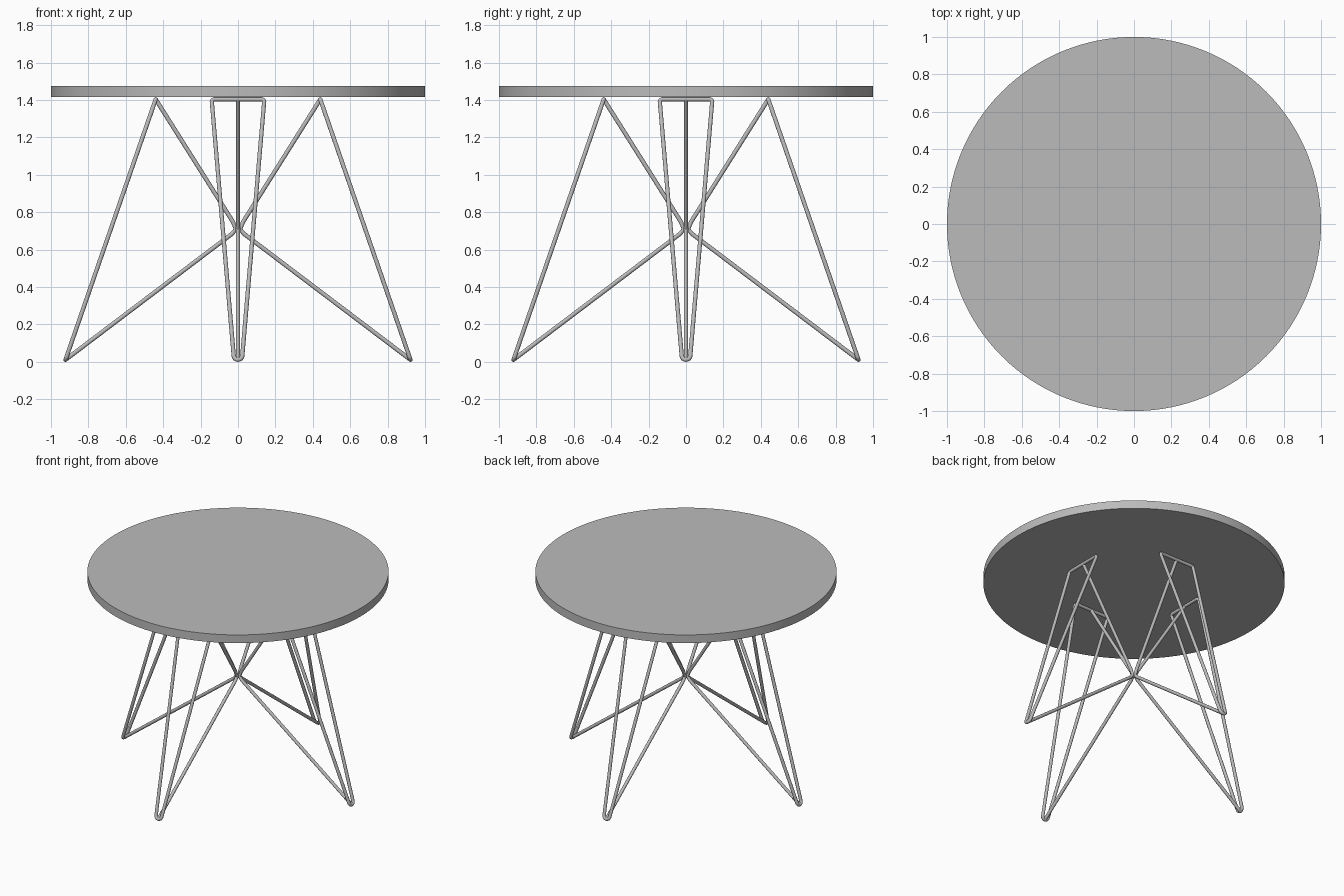
import bpy
import math
from mathutils import Vector

cube = bpy.data.objects.get("Cube")
if cube:
    bpy.data.objects.remove(cube, do_unlink=True)

GREY = (0.5, 0.5, 0.5, 1.0)
ROD = 0.0115            # rod radius
TOP_Z, BOTTOM_Z = 1.475, 1.415

grey = bpy.data.materials.new("plain grey")
grey.use_nodes = True
grey.diffuse_color = GREY
grey.node_tree.nodes["Principled BSDF"].inputs["Base Color"].default_value = GREY


def smooth(obj):
    bpy.ops.object.select_all(action='DESELECT')
    obj.select_set(True)
    bpy.context.view_layer.objects.active = obj
    bpy.ops.object.shade_smooth_by_angle(angle=math.radians(40))


def rod(name, points, closed=False):
    """Round rod bent along a list of points, as a mesh object."""
    curve = bpy.data.curves.new(name, 'CURVE')
    curve.dimensions = '3D'
    curve.bevel_depth = ROD
    curve.bevel_resolution = 4
    curve.use_fill_caps = True
    spline = curve.splines.new('POLY')
    spline.points.add(len(points) - 1)
    for p, co in zip(spline.points, points):
        p.co = (*co, 1.0)
    spline.use_cyclic_u = closed
    obj = bpy.data.objects.new(name, curve)
    bpy.context.collection.objects.link(obj)
    bpy.ops.object.select_all(action='DESELECT')
    obj.select_set(True)
    bpy.context.view_layer.objects.active = obj
    bpy.ops.object.convert(target='MESH')
    obj = bpy.context.view_layer.objects.active
    obj.data.materials.clear()
    obj.data.materials.append(grey)
    smooth(obj)
    return obj


# Round table top
bpy.ops.mesh.primitive_cylinder_add(vertices=128, radius=1.0, depth=TOP_Z - BOTTOM_Z,
                                    location=(0, 0, (TOP_Z + BOTTOM_Z) / 2))
table_top = bpy.context.object
table_top.name = "table_top"
table_top.data.materials.append(grey)
smooth(table_top)

# Leg along +x: a sloping plane from under the top down to the foot
head = Vector((0.44, 0, BOTTOM_Z - ROD))
foot = Vector((0.922, 0, ROD))
slope = (foot - head).normalized()
length = (foot - head).length
across = Vector((0, 1, 0))


def on_leg(u, v):
    return head + across * u + slope * v


# Hairpin loop: eased top corners and a tight round bend at the foot
HALF, BEND, EASE = 0.14, 0.023, 0.012
right_side = [(HALF - EASE, 0), (HALF - EASE * 0.3, EASE * 0.3), (HALF, EASE)]
bend = [(BEND * math.cos(a), length - BEND + BEND * math.sin(a))
        for a in (math.pi * i / 12 for i in range(13))]
left_side = [(-u, v) for u, v in reversed(right_side)]
hairpin = rod("leg_hairpin_1", [on_leg(u, v) for u, v in right_side + bend + left_side], closed=True)

# Brace bent inward from the crossbar to the hub and out to the foot
brace = rod("leg_brace_1", [head, (0.028, 0, 0.75), (0.012, 0, 0.71), (0.03, 0, 0.686), foot])

# Repeat the leg on the other three sides
for i in range(1, 4):
    for part, name in ((hairpin, "leg_hairpin"), (brace, "leg_brace")):
        copy = bpy.data.objects.new(f"{name}_{i + 1}", part.data)
        copy.rotation_euler.z = i * math.pi / 2
        bpy.context.collection.objects.link(copy)

# Small weld where the four braces meet
bpy.ops.mesh.primitive_uv_sphere_add(segments=16, ring_count=8, radius=0.018, location=(0, 0, 0.71))
hub = bpy.context.object
hub.name = "brace_hub"
hub.data.materials.append(grey)
smooth(hub)
